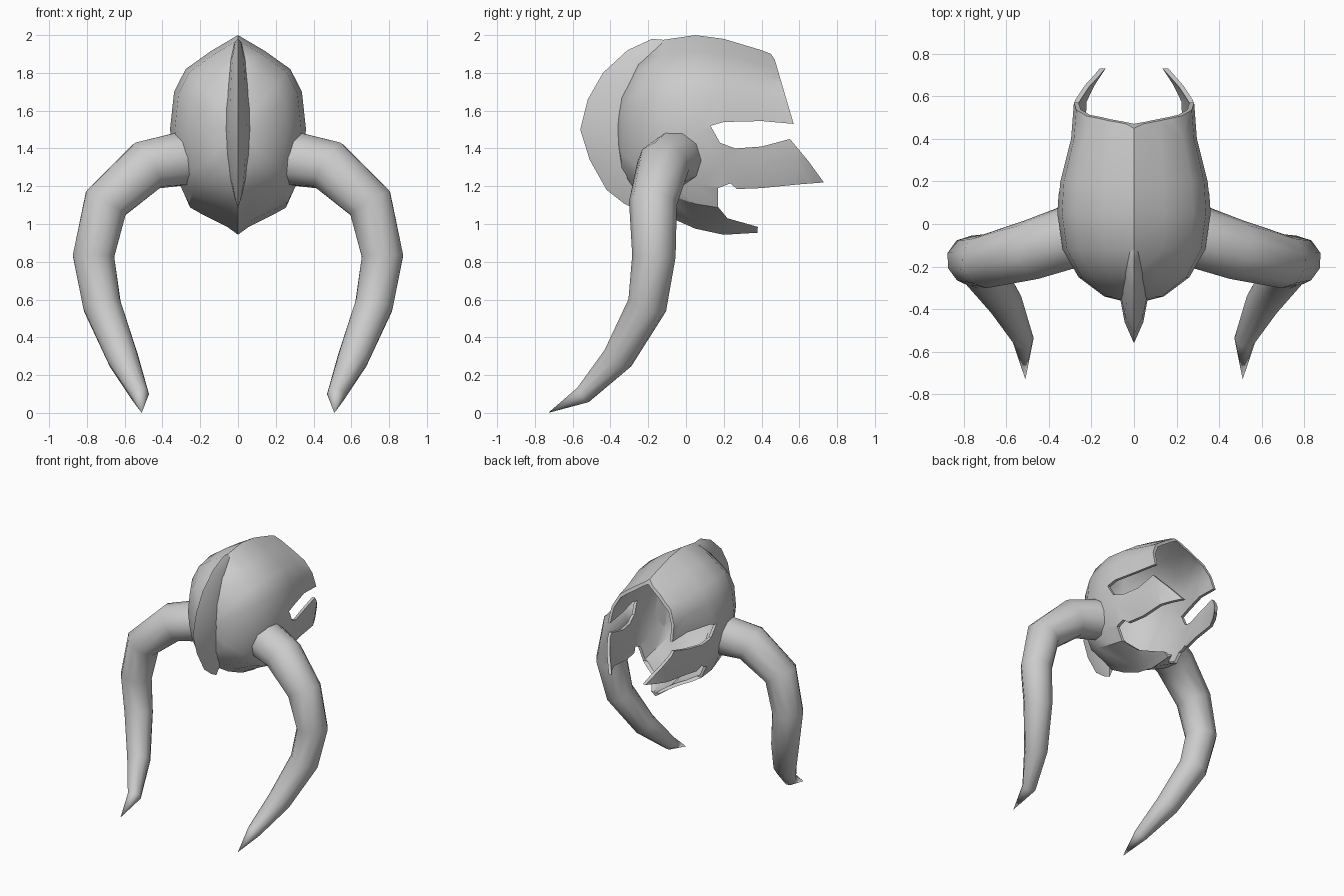
import bpy, bmesh, math
from mathutils import Vector

if "Cube" in bpy.data.objects:
    bpy.data.objects.remove(bpy.data.objects["Cube"])

steel = bpy.data.materials.new("light grey")
steel.diffuse_color = (0.6, 0.6, 0.6, 1)
steel.use_nodes = True
steel.node_tree.nodes["Principled BSDF"].inputs["Base Color"].default_value = steel.diffuse_color


def make(name, verts, faces, angle=40):
    """Mesh object with consistent normals and smooth shading."""
    me = bpy.data.meshes.new(name)
    me.from_pydata([tuple(v) for v in verts], [], faces)
    bm = bmesh.new()
    bm.from_mesh(me)
    bmesh.ops.recalc_face_normals(bm, faces=bm.faces)
    bm.to_mesh(me)
    bm.free()
    me.materials.append(steel)
    ob = bpy.data.objects.new(name, me)
    bpy.context.collection.objects.link(ob)
    smooth(ob, angle)
    return ob


def smooth(ob, angle):
    bpy.ops.object.select_all(action='DESELECT')
    ob.select_set(True)
    bpy.context.view_layer.objects.active = ob
    bpy.ops.object.shade_smooth_by_angle(angle=math.radians(angle))


def bridge(rings, n):
    """Quads between successive closed rings of n points."""
    return [(r * n + i, r * n + (i + 1) % n, (r + 1) * n + (i + 1) % n, (r + 1) * n + i)
            for r in range(rings - 1) for i in range(n)]


# Helmet shell: one section shape scaled along y
MID = 1.5
half = [(0, 1), (.4, .83), (.77, .64), (.94, .4), (1, 0), (.95, -.3),
        (.86, -.55), (.72, -.75), (.15, -.93), (0, -1)]
shape = half + [(-u, v) for u, v in half[-2:0:-1]]
# y, top z, bottom z, half width
stations = [(-.34, 1.70, 1.27, .14), (-.25, 1.87, 1.13, .26), (-.12, 1.975, 1.05, .335),
            (.05, 2.0, .975, .36), (.2, 1.98, .943, .35), (.4, 1.92, .955, .30),
            (.58, 1.85, .97, .285), (.66, 1.8, .98, .24), (.76, 1.75, 1.0, .165)]
verts = []
for y, top, bot, w in stations:
    for u, v in shape:
        verts.append((u * w, y, MID + v * (top - MID if v > 0 else MID - bot)))
n = len(shape)
faces = bridge(len(stations), n)
verts.append((0, -.375, MID))
faces += [(len(verts) - 1, (i + 1) % n, i) for i in range(n)]
shell = make("helmet_shell", verts, faces)

# Face opening cutter: brow, eye slots, cheek plates and chin strip
profile = [(.40, 2.2), (.45, 1.9), (.47, 1.87), (.57, 1.53), (.4, 1.545), (.2, 1.54),
           (.13, 1.52), (.18, 1.43), (.26, 1.40), (.4, 1.41), (.55, 1.45), (.65, 1.33),
           (.73, 1.22), (.6, 1.21), (.4, 1.19), (.27, 1.185), (.235, 1.215), (.17, 1.19),
           (.17, 1.09), (.22, 1.03), (.38, .985), (.375, .8), (1.0, .8), (1.0, 2.2)]
m = len(profile)
cverts = [(x, y, z) for x in (-1, 1) for y, z in profile]
cutter = make("opening_cutter", cverts,
              bridge(2, m) + [tuple(range(m)), tuple(range(m, 2 * m))])
cutter.hide_render = True

sol = shell.modifiers.new("thickness", 'SOLIDIFY')
sol.thickness = .022
sol.offset = -1
cut = shell.modifiers.new("opening", 'BOOLEAN')
cut.operation = 'DIFFERENCE'
cut.solver = 'EXACT'
cut.object = cutter
bpy.context.view_layer.update()
done = bpy.data.meshes.new_from_object(
    shell.evaluated_get(bpy.context.evaluated_depsgraph_get()))
shell.modifiers.clear()
shell.data = done
bpy.data.objects.remove(cutter)
smooth(shell, 35)

# Crest fin: (outer y, z), (base y, z), half width
crest = [((-.18, 1.98), (-.12, 1.95), .022), ((-.31, 1.92), (-.23, 1.86), .04),
         ((-.44, 1.80), (-.30, 1.73), .052), ((-.52, 1.66), (-.345, 1.62), .06),
         ((-.56, 1.50), (-.36, 1.50), .063), ((-.51, 1.34), (-.345, 1.37), .057),
         ((-.42, 1.18), (-.31, 1.24), .04), ((-.33, 1.11), (-.25, 1.15), .02)]
verts = []
for (oy, oz), (by, bz), w in crest:
    my, mz = (oy + by) / 2, (oz + bz) / 2
    verts += [(0, oy, oz), (w * .7, my, mz), (w, by, bz), (-w, by, bz), (-w * .7, my, mz)]
k = len(crest)
faces = bridge(k, 5)
verts += [(0, -.12, 1.975), (0, -.27, 1.08)]
for i in range(5):
    j = (i + 1) % 5
    faces += [(5 * k, i, j), (5 * k + 1, 5 * (k - 1) + j, 5 * (k - 1) + i)]
make("crest_fin", verts, faces, 50)

# Horns: tapered tubes along a bent path, mirrored in x
path = [((.30, -.06, 1.345), .148), ((.48, -.12, 1.31), .142), ((.70, -.175, 1.11), .127),
        ((.765, -.17, .83), .115), ((.72, -.205, .57), .105),
        ((.61, -.36, .29), .085), ((.52, -.545, .095), .05)]
tip = Vector((.51, -.73, 0))
pts = [Vector(p) for p, r in path] + [tip]
S = 10


def horn(name, side):
    verts = []
    for i, (p, r) in enumerate(path):
        t = (pts[i + 1] - pts[max(i - 1, 0)]).normalized()
        a = Vector((0, 1, 0))
        a = (a - t * a.dot(t)).normalized()
        b = t.cross(a)
        for s in range(S):
            th = math.tau * s / S
            verts.append(pts[i] + (a * math.cos(th) + b * math.sin(th)) * r)
    verts.append(tip)
    faces = bridge(len(path), S)
    last = S * (len(path) - 1)
    faces += [(last + i, last + (i + 1) % S, last + S) for i in range(S)]
    faces.append(tuple(range(S)))
    make(name, [(v.x * side, v.y, v.z) for v in verts], faces, 50)


horn("right_horn", 1)
horn("left_horn", -1)
